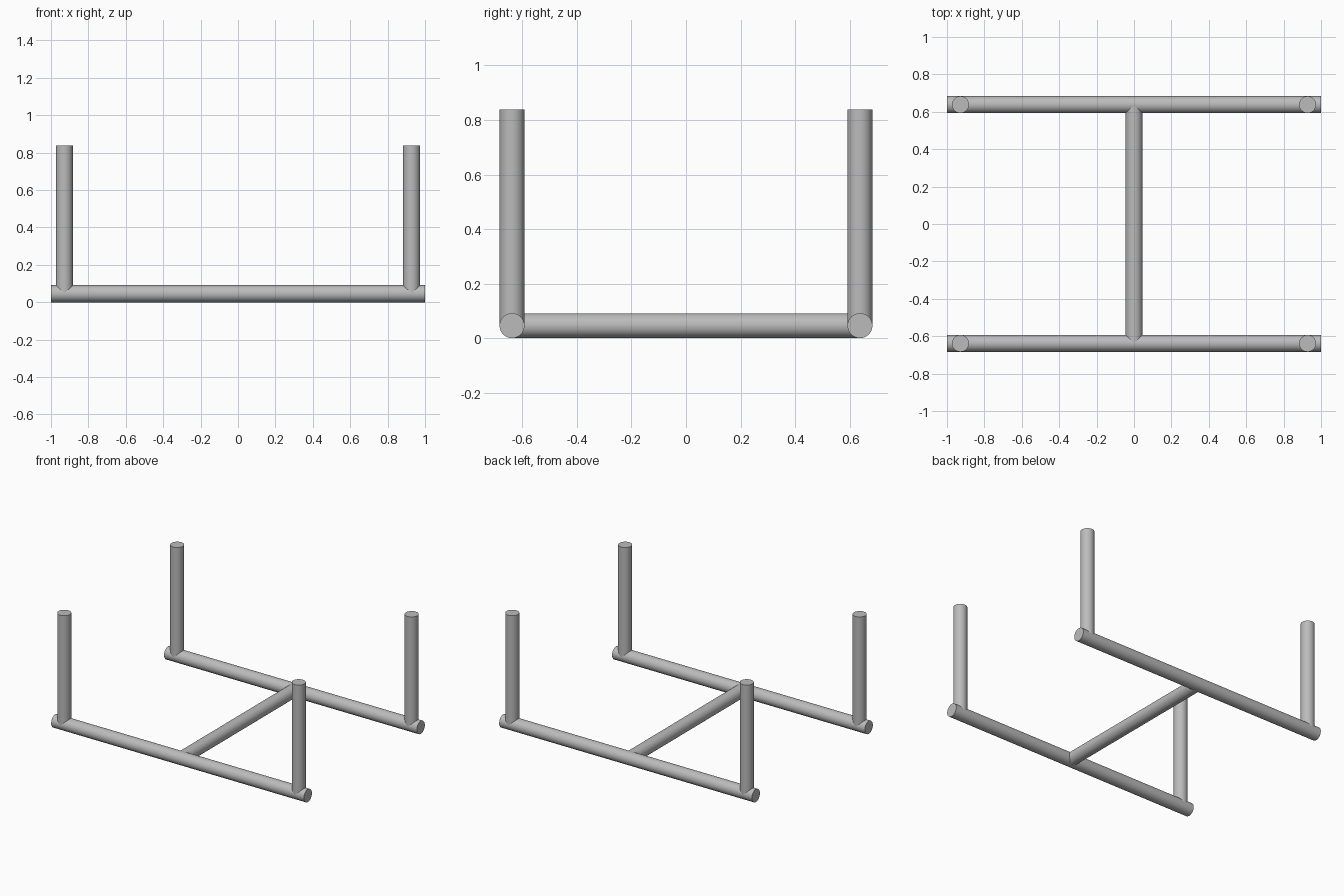
import bpy
import math

if "Cube" in bpy.data.objects:
    bpy.data.objects.remove(bpy.data.objects["Cube"])

R = 0.0457          # tube radius
RAIL_Y = 0.638      # rail offset from centre
POST_X = 0.928      # post offset from centre
TOP = 0.838         # post height

steel = bpy.data.materials.new("grey_steel")
steel.diffuse_color = (0.5, 0.5, 0.5, 1)
steel.use_nodes = True
steel.node_tree.nodes["Principled BSDF"].inputs["Base Color"].default_value = steel.diffuse_color


def tube(name, centre, length, rotation=(0, 0, 0), radius=R):
    """Round bar along z, turned by rotation."""
    bpy.ops.mesh.primitive_cylinder_add(vertices=48, radius=radius, depth=length,
                                        location=centre, rotation=rotation)
    ob = bpy.context.object
    ob.name = name
    ob.data.materials.append(steel)
    bpy.ops.object.shade_smooth_by_angle(angle=math.radians(30))
    return ob


for side, sy in (("front", -1), ("back", 1)):
    # Long floor rail
    tube(side + "_rail", (0, sy * RAIL_Y, R), 2.0, (0, math.pi / 2, 0))
    # Upright posts, rooted at the rail axis
    for end, sx in (("left", -1), ("right", 1)):
        tube(f"{side}_{end}_post", (sx * POST_X, sy * RAIL_Y, (TOP + R) / 2),
             TOP - R, radius=R - 0.0004)

# Bar joining the two rails
tube("cross_bar", (0, 0, R), 2 * RAIL_Y, (math.pi / 2, 0, 0), R - 0.0004)
